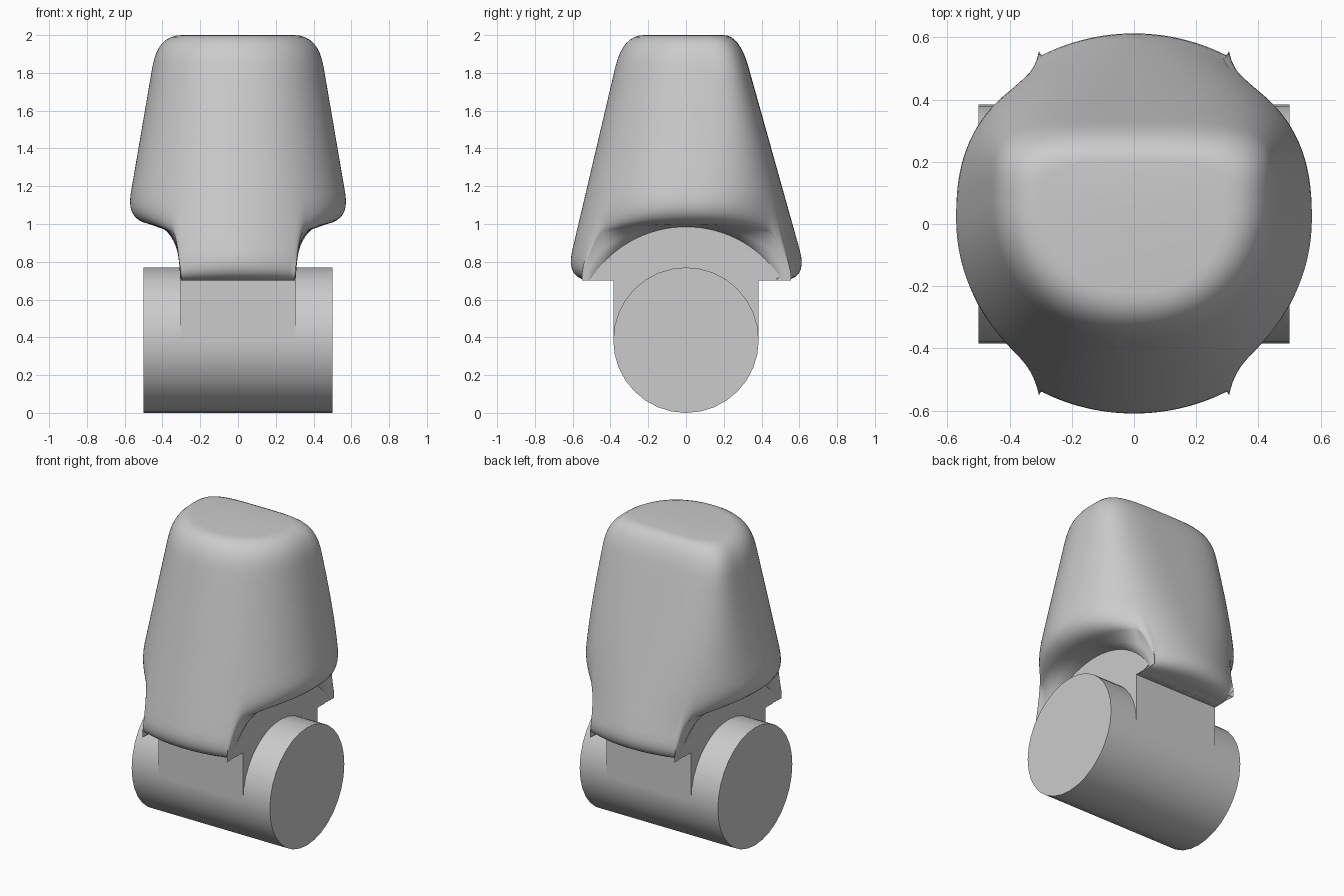
import bpy, bmesh, math
from mathutils import Vector

if "Cube" in bpy.data.objects:
    bpy.data.objects.remove(bpy.data.objects["Cube"])

grey = bpy.data.materials.new("plain grey")
grey.diffuse_color = (0.6, 0.6, 0.6, 1)
grey.use_nodes = True
grey.node_tree.nodes["Principled BSDF"].inputs["Base Color"].default_value = grey.diffuse_color

AXIS_Z, R, NECK = 0.385, 0.385, 0.305


def finish(name, bm, angle):
    bmesh.ops.recalc_face_normals(bm, faces=bm.faces)
    mesh = bpy.data.meshes.new(name)
    bm.to_mesh(mesh)
    bm.free()
    mesh.materials.append(grey)
    ob = bpy.data.objects.new(name, mesh)
    bpy.context.collection.objects.link(ob)
    bpy.ops.object.select_all(action='DESELECT')
    ob.select_set(True)
    bpy.context.view_layer.objects.active = ob
    bpy.ops.object.shade_smooth_by_angle(angle=math.radians(angle))
    return ob


def prism(name, profile, half, angle=30):
    """Extrude a (y, z) profile along x, symmetric about x = 0."""
    bm = bmesh.new()
    face = bm.faces.new([bm.verts.new((-half, y, z)) for y, z in profile])
    ext = bmesh.ops.extrude_face_region(bm, geom=[face], use_keep_orig=True)
    verts = [v for v in ext['geom'] if isinstance(v, bmesh.types.BMVert)]
    bmesh.ops.translate(bm, verts=verts, vec=(2 * half, 0, 0))
    return finish(name, bm, angle)


def arch(y):
    """Height of the arch over the pivot."""
    return max(0.7, AXIS_Z + math.sqrt(max(0, 0.36 - y * y)))


def spow(v, e):
    return math.copysign(abs(v) ** e, v)


def wall(a, z):
    """Point on the tapered wall: round at the base, flat-backed at the top."""
    t = min(1, max(0, (z - 0.9) / 0.95))
    c, s = math.cos(a), math.sin(a)
    yc = 0.08 * t
    w = 0.575 - 0.171 * (z - 1.12)
    n = 2 + 1.8 * t if s > 0 else 2 + 0.15 * t
    depth = 0.6 - 0.28 * (z - 0.87) - yc if s > 0 else 0.6 - 0.235 * (z - 0.87) + yc
    return Vector((w * spow(c, 2 / n), yc + depth * spow(s, 2 / n), z))


def bezier(a, b, c, steps):
    return [a * (1 - t) ** 2 + b * 2 * t * (1 - t) + c * t * t
            for t in (i / steps for i in range(steps + 1))]


def column(a):
    """One vertical strip of the body, from the top rim to the underside."""
    # rounded top edge
    corner = wall(a, 2.0)
    rim = Vector((corner.x * 0.7, 0.02 + (corner.y - 0.02) * 0.68, 2.0))
    pts = bezier(rim, corner, wall(a, 1.83), 8)
    # lower edge: low lobes front and back, raised notch at the sides
    x = abs(wall(a, 0.85).x)
    t = min(1, max(0, (x - 0.29) / 0.13))
    zb = 0.7 + 0.3 * (1 - (1 - t) ** 2.5)
    corner = wall(a, zb)
    if x <= 0.295:
        inner = Vector((corner.x, math.copysign(R, corner.y), 0.7))
    else:
        inner = Vector((math.copysign(NECK, corner.x), corner.y, arch(corner.y)))
    z_end = zb + 0.16
    pts += [wall(a, 1.83 + (z_end - 1.83) * i / 10) for i in range(1, 10)]
    under = corner.lerp(inner, 0.58)
    under.z = corner.z + (inner.z - corner.z) * 0.25
    pts += bezier(wall(a, z_end), corner, under, 8)
    pts += [under.lerp(inner, 0.5), inner]
    return pts


# body: tapered shell with rounded edges
N = 256
bm = bmesh.new()
cols = [[bm.verts.new(p) for p in column(2 * math.pi * (i + 0.5) / N)] for i in range(N)]
middle = bm.verts.new((0, 0, 0.97))
for i in range(N):
    a, b = cols[i], cols[(i + 1) % N]
    for j in range(len(a) - 1):
        bm.faces.new((a[j], a[j + 1], b[j + 1], b[j]))
    bm.faces.new((a[-1], middle, b[-1]))
bm.faces.new([c[0] for c in cols])
finish("body", bm, 50)

# neck: block joining the body to the pivot, with an arched top
ys = [0.46 - 0.92 * i / 24 for i in range(25)]
prism("neck", [(-R, AXIS_Z), (R, AXIS_Z), (R, 0.7), (0.46, 0.7), (0.51, 0.725)]
      + [(y, arch(y)) for y in ys]
      + [(-0.51, 0.725), (-0.46, 0.7), (-R, 0.7)], NECK)

# pivot: horizontal cylinder
prism("pivot", [(R * math.cos(2 * math.pi * i / 32), AXIS_Z + R * math.sin(2 * math.pi * i / 32))
                for i in range(32)], 0.5)
